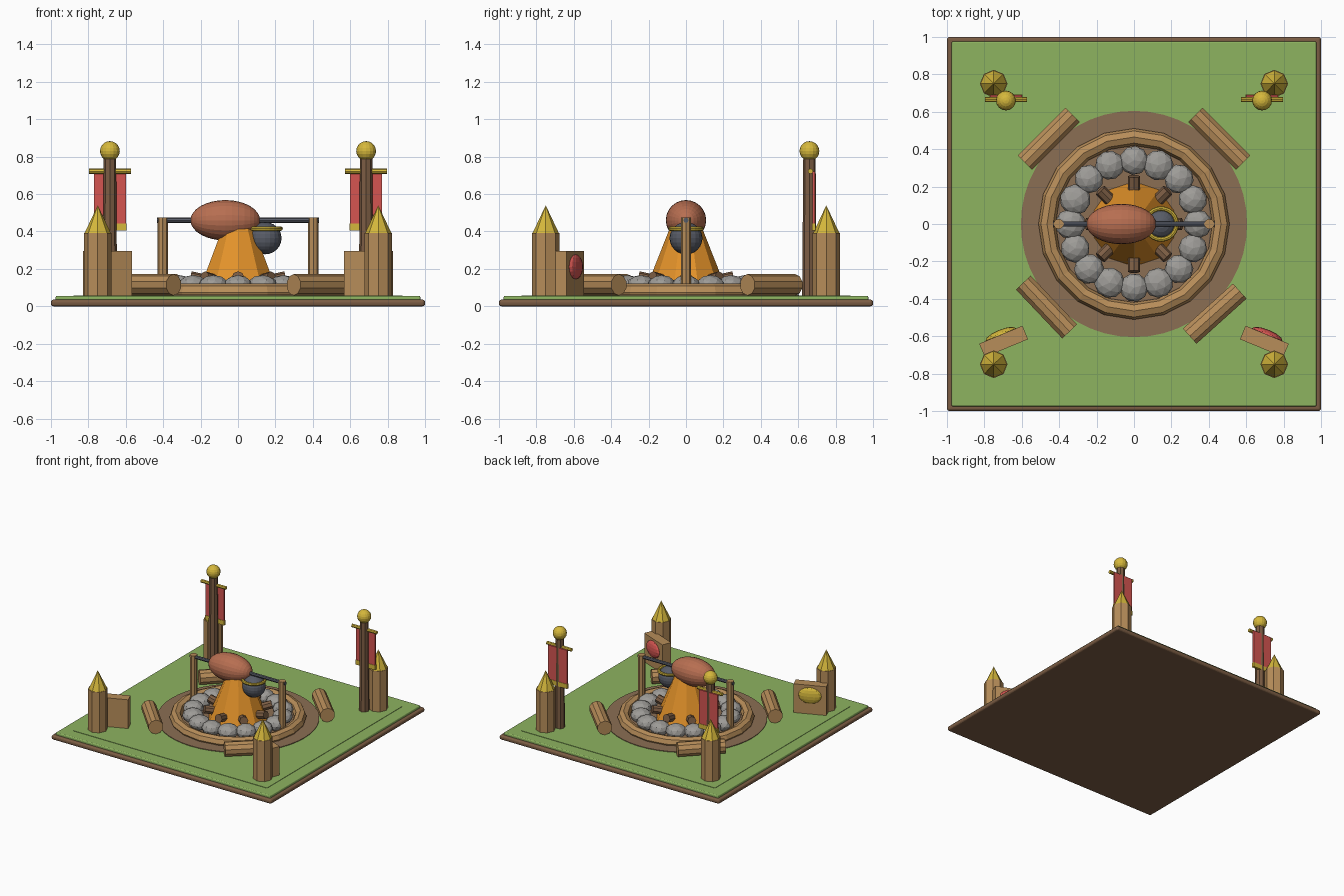
import bpy
import random
from math import sin, cos, pi, radians
from mathutils import Vector

random.seed(4)
cube = bpy.data.objects.get("Cube")
if cube:
    bpy.data.objects.remove(cube, do_unlink=True)


def material(name, rgb):
    m = bpy.data.materials.new(name)
    m.use_nodes = True
    colour = [(c / 255) ** 2.2 for c in rgb] + [1]
    m.diffuse_color = colour
    m.node_tree.nodes["Principled BSDF"].inputs["Base Color"].default_value = colour
    return m


grass = material("grass green", (140, 178, 96))
earth = material("earth brown", (138, 110, 84))
bark = material("dark wood", (124, 94, 70))
wood = material("light wood", (182, 140, 90))
stone = material("stone grey", (156, 154, 150))
fire = material("fire orange", (228, 146, 46))
gold = material("gold", (212, 182, 62))
red = material("banner red", (212, 86, 82))
roast = material("roast brown", (182, 110, 82))
iron = material("iron", (88, 92, 102))


def finish(name, mat):
    ob = bpy.context.object
    ob.name = name
    ob.data.materials.append(mat)
    return ob


def box(name, mat, loc, size, turn=0, bevel=0):
    bpy.ops.mesh.primitive_cube_add(size=1, location=loc, rotation=(0, 0, turn))
    ob = finish(name, mat)
    ob.scale = size
    if bevel:
        bpy.ops.object.transform_apply(location=False, rotation=False)
        mod = ob.modifiers.new("Rounded edge", "BEVEL")
        mod.width = bevel
        mod.segments = 3
    return ob


def rod(name, mat, a, b, r1, r2=None, sides=8):
    """Cylinder or cone between two points."""
    a, b = Vector(a), Vector(b)
    bpy.ops.mesh.primitive_cone_add(
        vertices=sides, radius1=r1, radius2=r1 if r2 is None else r2,
        depth=(b - a).length, location=(a + b) / 2,
        rotation=(b - a).to_track_quat("Z", "Y").to_euler())
    return finish(name, mat)


def ball(name, mat, loc, size, segments=20, rings=12, rotation=(0, 0, 0)):
    bpy.ops.mesh.primitive_uv_sphere_add(segments=segments, ring_count=rings,
                                         radius=1, location=loc, rotation=rotation)
    ob = finish(name, mat)
    ob.scale = size
    return ob


def ring(name, mat, z, x, major, minor, segments, sides):
    bpy.ops.mesh.primitive_torus_add(location=(x, 0, z), major_radius=major,
                                     minor_radius=minor, major_segments=segments,
                                     minor_segments=sides)
    return finish(name, mat)


# Ground
box("base_slab", bark, (0, 0, 0.018), (2, 2, 0.036), bevel=0.014)
box("grass_layer", grass, (0, 0, 0.042), (1.95, 1.95, 0.028), bevel=0.008)
box("grass_top", grass, (0, 0, 0.05), (1.76, 1.76, 0.018))
rod("earth_circle", earth, (0, 0, 0.045), (0, 0, 0.064), 0.605, sides=48)

# Fire pit
ring("pit_rim", wood, 0.075, 0, 0.465, 0.046, 20, 8)
for i in range(16):
    a = i * pi / 8
    bpy.ops.mesh.primitive_ico_sphere_add(
        subdivisions=2, radius=1, location=(0.34 * cos(a), 0.34 * sin(a), 0.112),
        rotation=(0, 0, random.random() * pi))
    s = random.uniform(0.076, 0.083)
    finish("pit_stone", stone).scale = (s, s, 0.055)
rod("flame", fire, (0, 0, 0.065), (0, 0, 0.46), 0.226, 0.07, sides=10)
for i in range(8):
    a = i * pi / 4
    rod("firewood", bark, (0.1 * cos(a), 0.1 * sin(a), 0.12),
        (0.255 * cos(a), 0.255 * sin(a), 0.155), 0.033)

# Spit with roast and cooking pot
for side in (-1, 1):
    rod("spit_post", wood, (side * 0.403, 0, 0.06), (side * 0.403, 0, 0.476), 0.028)
rod("spit_rod", iron, (-0.432, 0, 0.46), (0.432, 0, 0.46), 0.014)
ball("roast", roast, (-0.068, 0, 0.46), (0.108, 0.108, 0.186), 24, 16, (0, pi / 2, 0))
ball("pot", iron, (0.145, 0, 0.364), (0.088, 0.088, 0.086))
ring("pot_rim", gold, 0.415, 0.145, 0.083, 0.012, 24, 8)

# Log seats
for deg in (45, 135, 223.5, 312):
    a = radians(deg)
    mid = Vector((0.645 * cos(a), 0.645 * sin(a), 0.115))
    half = Vector((-sin(a), cos(a), 0)) * 0.18
    rod("log_seat", wood, mid - half, mid + half, 0.057, sides=10)

for side in (-1, 1):
    # Corner posts with pointed caps
    for y in (-0.75, 0.75):
        x = side * 0.75
        rod("corner_post", wood, (x, y, 0.05), (x, y, 0.392), 0.074)
        rod("post_cap", gold, (x, y, 0.392), (x, y, 0.54), 0.07, 0)

    # Boards with an oval boss at the front corners
    turn = -side * radians(22.5)
    centre = Vector((side * 0.697, -0.628, 0.175))
    box("board", wood, centre, (0.25, 0.078, 0.24), turn)
    out = Vector((-sin(turn), cos(turn), 0))
    ball("board_boss", red if side > 0 else gold,
         centre + out * 0.04 + Vector((0, 0, 0.036)), (0.088, 0.026, 0.066),
         12, 8, (0, 0, turn))

    # Banner poles at the back corners
    x, y = side * 0.685, 0.66
    rod("banner_pole", bark, (x, y, 0.05), (x, y, 0.8), 0.039, 0.033)
    ball("pole_ball", gold, (x, y, 0.83), (0.053, 0.053, 0.053), 16, 10)
    rod("banner_bar", gold, (x - 0.112, y + 0.005, 0.722),
        (x + 0.112, y + 0.005, 0.722), 0.014)
    box("banner_cloth", red, (x, 0.683, 0.57), (0.17, 0.014, 0.3))
    box("banner_hem", gold, (x, 0.683, 0.424), (0.176, 0.02, 0.038))
